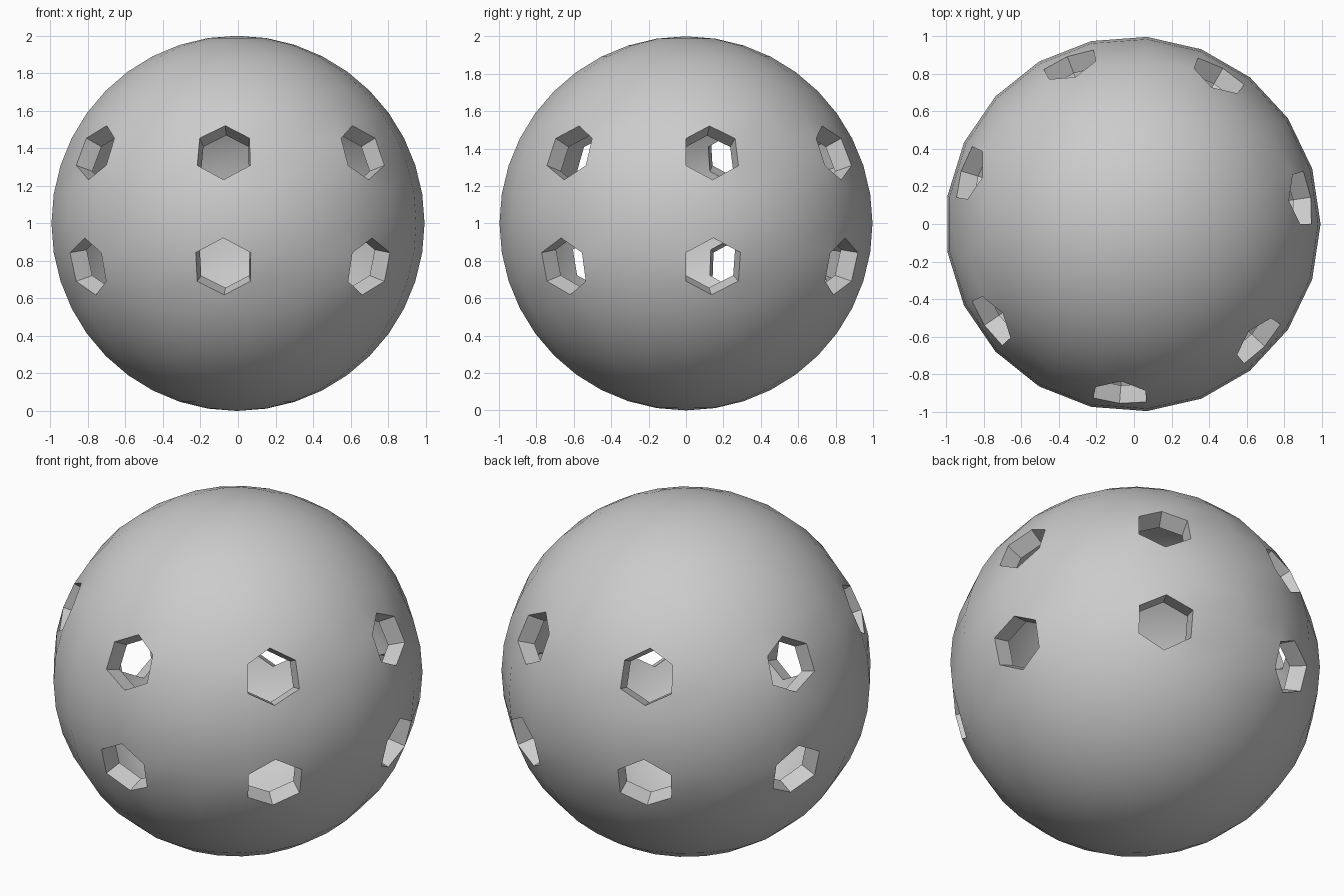
import bpy
from math import sin, cos, pi

if "Cube" in bpy.data.objects:
    bpy.data.objects.remove(bpy.data.objects["Cube"])

SEG, RINGS = 21, 20          # facets around and from pole to pole
INNER = 0.9                  # inner surface scale (wall thickness 0.1)
HOLE_ROWS = (8, 12)          # facet rows that carry holes, every third facet

verts, faces = [], []

# Outer sphere vertices: rings plus two poles
for i in range(1, RINGS):
    lat = -pi / 2 + pi * i / RINGS
    for j in range(SEG):
        a = 2 * pi * j / SEG
        verts.append((cos(lat) * cos(a), cos(lat) * sin(a), sin(lat)))
south = len(verts)
verts += [(0, 0, -1), (0, 0, 1)]
north = south + 1


def vid(i, j):
    return (i - 1) * SEG + j % SEG


def mid(quad):
    verts.append(tuple(sum(verts[v][k] for v in quad) / 4 for k in range(3)))
    return len(verts) - 1


# Outer faces: each hexagonal hole is one facet plus a triangle above and below
for j in range(SEG):
    faces.append((south, vid(1, j + 1), vid(1, j)))
    faces.append((vid(RINGS - 1, j), vid(RINGS - 1, j + 1), north))
    for i in range(1, RINGS - 1):
        q = (vid(i, j), vid(i, j + 1), vid(i + 1, j + 1), vid(i + 1, j))
        holed = j % 3 == 0
        if holed and i in HOLE_ROWS:
            continue
        skip = None
        if holed and i - 1 in HOLE_ROWS:
            skip = 0         # facet above a hole loses its bottom triangle
        elif holed and i + 1 in HOLE_ROWS:
            skip = 2         # facet below a hole loses its top triangle
        if skip is None:
            faces.append(q)
        else:
            c = mid(q)
            faces += [(q[k], q[(k + 1) % 4], c) for k in range(4) if k != skip]

# Inner surface and the hole walls joining both surfaces
n = len(verts)
edges = {(f[k], f[(k + 1) % len(f)]) for f in faces for k in range(len(f))}
walls = [(b, a, a + n, b + n) for a, b in edges if (b, a) not in edges]
inner = [tuple(v + n for v in reversed(f)) for f in faces]
verts += [tuple(c * INNER for c in v) for v in verts]

# Centre the bounding box and stand it on z = 0
xs = [v[0] for v in verts]
dx = -(max(xs) + min(xs)) / 2
verts = [(x + dx, y, z + 1) for x, y, z in verts]

mesh = bpy.data.meshes.new("perforated_ball")
mesh.from_pydata(verts, [], faces + inner + walls)
mesh.update()
ball = bpy.data.objects.new("perforated_ball", mesh)
bpy.context.collection.objects.link(ball)
bpy.context.view_layer.objects.active = ball
ball.select_set(True)
bpy.ops.object.shade_smooth_by_angle()
